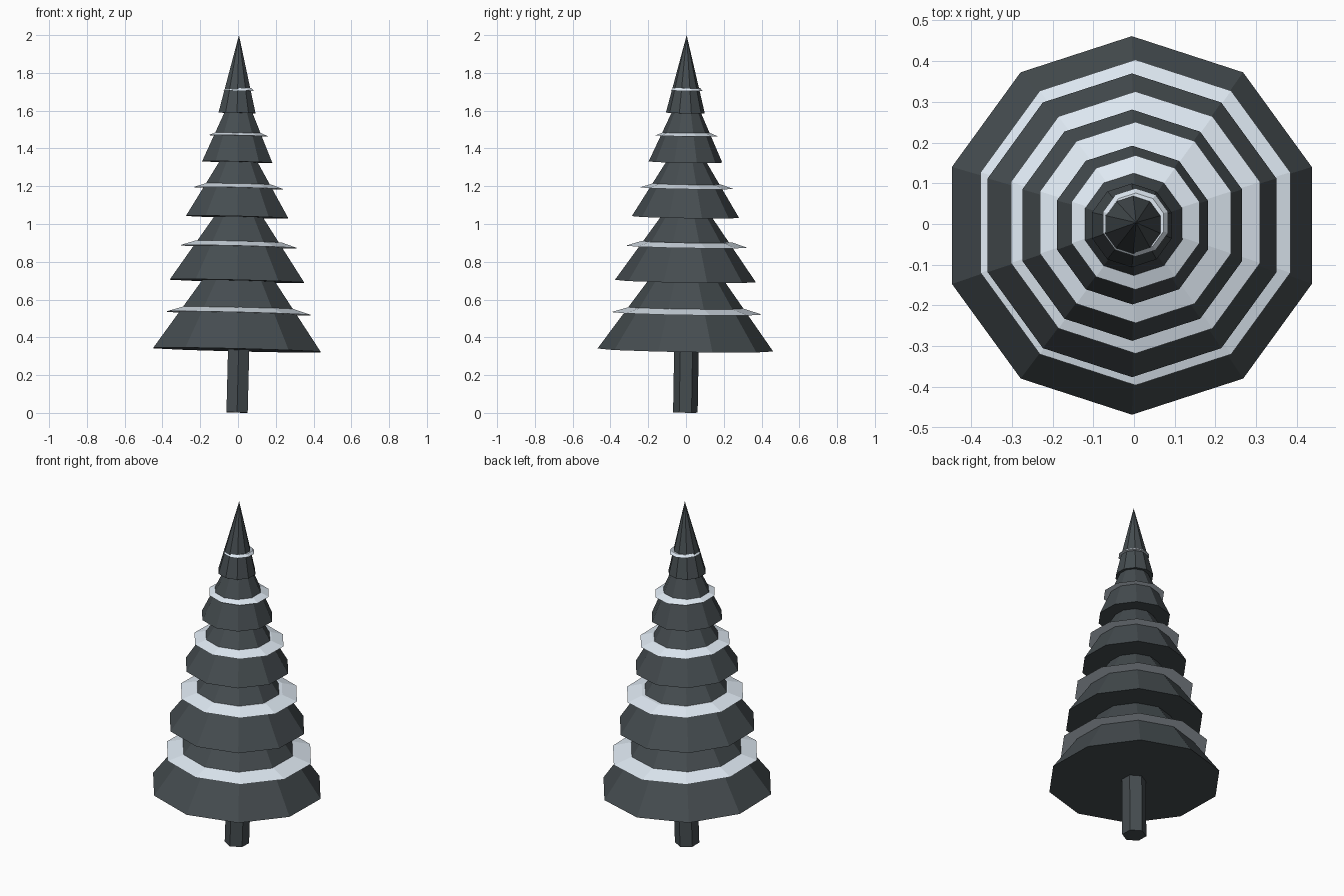
import bpy, math
from mathutils import Vector

if "Cube" in bpy.data.objects:
    bpy.data.objects.remove(bpy.data.objects["Cube"])


def material(name, rgb):
    m = bpy.data.materials.new(name)
    m.diffuse_color = (*rgb, 1)
    m.use_nodes = True
    m.node_tree.nodes["Principled BSDF"].inputs["Base Color"].default_value = m.diffuse_color
    return m


needles = material("needles", (0.06, 0.073, 0.08))
snow = material("snow", (0.74, 0.82, 0.9))
TILT = (-0.017, 0.025, 0)  # every part leans very slightly


def frustum(name, sides, r1, r2, z1, z2, mat, x=0.0, y=0.0):
    bpy.ops.mesh.primitive_cone_add(vertices=sides, radius1=r1, radius2=r2,
                                    depth=z2 - z1, location=(x, y, (z1 + z2) / 2),
                                    rotation=TILT)
    ob = bpy.context.object
    ob.name = name
    ob.data.materials.append(mat)
    return ob


# Trunk
frustum("trunk", 6, 0.065, 0.065, 0.002, 0.40, needles)

# Branch tiers: base radius, top radius, base z, top z
tiers = [
    (0.465, 0.165, 0.333, 0.75),
    (0.373, 0.105, 0.698, 1.08),
    (0.284, 0.075, 1.037, 1.38),
    (0.195, 0.055, 1.328, 1.64),
    (0.103, 0.0, 1.588, 2.0),
]
# Snow ledges: outer radius, upper radius, base z, top z
ledges = [
    (0.400, 0.300, 0.527, 0.557),
    (0.322, 0.240, 0.880, 0.906),
    (0.247, 0.180, 1.190, 1.212),
    (0.165, 0.120, 1.467, 1.485),
    (0.084, 0.072, 1.706, 1.720),
]
for i, (t, s) in enumerate(zip(tiers, ledges), 1):
    frustum(f"branch_tier_{i}", 10, *t, needles)
    frustum(f"snow_ledge_{i}", 10, *s, snow, 0.004, 0.004)
